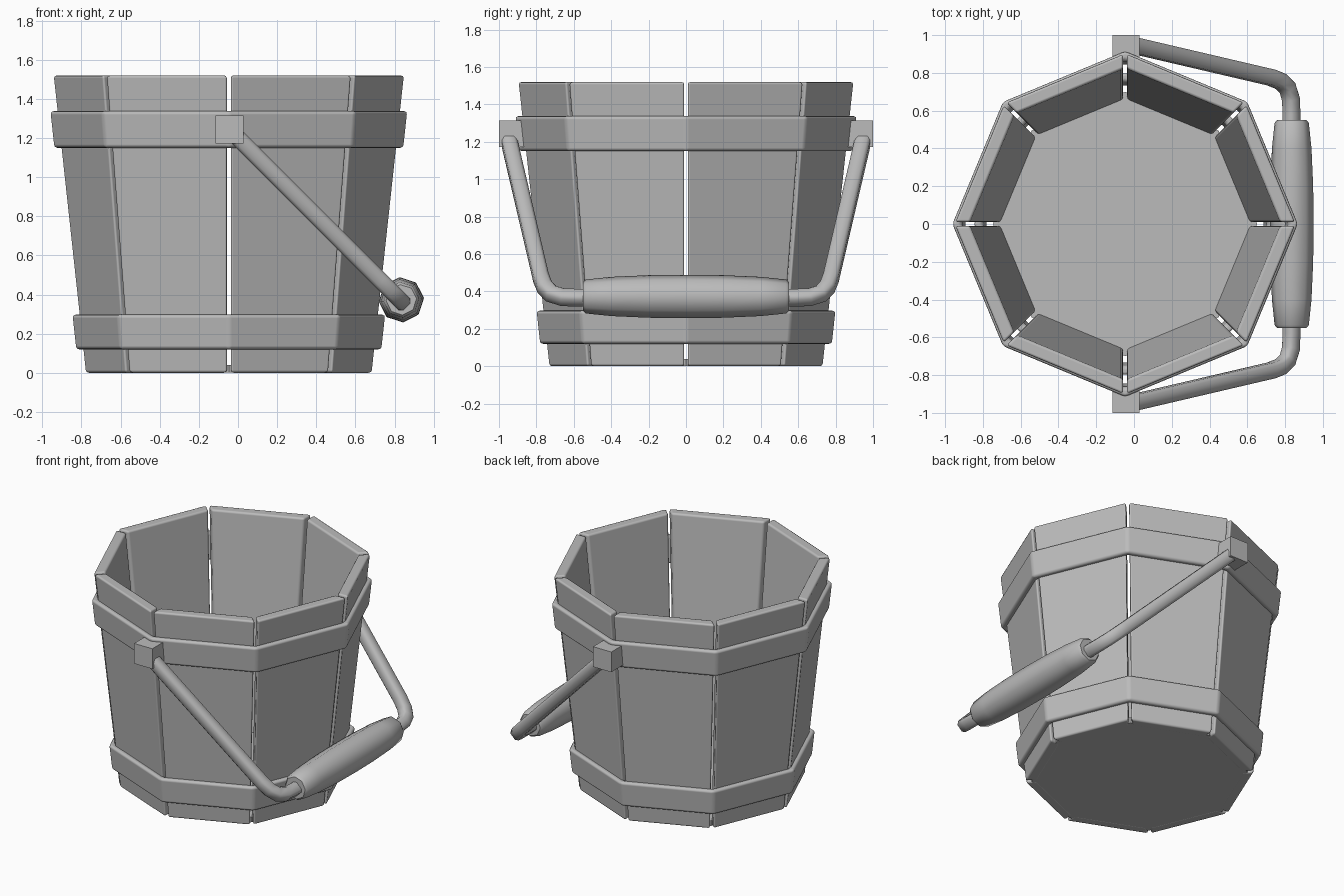
import bpy, bmesh, math
from mathutils import Vector

cube = bpy.data.objects.get("Cube")
if cube:
    bpy.data.objects.remove(cube, do_unlink=True)

CX = -0.047                      # bucket axis
HEIGHT, R_LOW, R_HIGH = 1.52, 0.735, 0.90
SIDES = 8
STEP = 2 * math.pi / SIDES

mat = bpy.data.materials.new("plain grey")
mat.use_nodes = True
grey = (0.5, 0.5, 0.5, 1)
mat.diffuse_color = grey
mat.node_tree.nodes["Principled BSDF"].inputs["Base Color"].default_value = grey


def finish(name, bm, bevel=0.0, segments=2, smooth=True):
    bmesh.ops.recalc_face_normals(bm, faces=bm.faces)
    mesh = bpy.data.meshes.new(name)
    bm.to_mesh(mesh)
    bm.free()
    mesh.materials.append(mat)
    obj = bpy.data.objects.new(name, mesh)
    bpy.context.collection.objects.link(obj)
    if bevel:
        mod = obj.modifiers.new("Bevel", 'BEVEL')
        mod.width, mod.segments = bevel, segments
        mod.limit_method, mod.angle_limit = 'ANGLE', math.radians(25)
        mod.harden_normals = True
        mesh.shade_smooth()
    elif smooth:
        bpy.ops.object.select_all(action='DESELECT')
        obj.select_set(True)
        bpy.context.view_layer.objects.active = obj
        bpy.ops.object.shade_smooth_by_angle(angle=math.radians(50))
    return obj


def loft(bm, rings, closed=False):
    """Skin a list of equal point rings, capped unless closed."""
    loops = [[bm.verts.new(p) for p in ring] for ring in rings]
    n = len(loops[0])
    pairs = list(zip(loops, loops[1:]))
    if closed:
        pairs.append((loops[-1], loops[0]))
    else:
        bm.faces.new(loops[0])
        bm.faces.new(loops[-1])
    for a, b in pairs:
        for i in range(n):
            j = (i + 1) % n
            bm.faces.new((a[i], a[j], b[j], b[i]))


def wall(z):
    return R_LOW + (R_HIGH - R_LOW) * z / HEIGHT


def polar(r, angle, z, shift=0.0):
    c, s = math.cos(angle), math.sin(angle)
    return Vector((CX + r * c - shift * s, r * s + shift * c, z))


# Staves, one per side, with a narrow gap at each corner
for k in range(SIDES):
    a, b = k * STEP, (k + 1) * STEP
    gap, thick = 0.01, 0.078
    bm = bmesh.new()
    loft(bm, [[polar(wall(z), a, z, gap), polar(wall(z), b, z, -gap),
               polar(wall(z) - thick, b, z, -gap), polar(wall(z) - thick, a, z, gap)]
              for z in (0, HEIGHT)])
    finish(f"stave_{k + 1}", bm, 0.014)

# Floor
bm = bmesh.new()
loft(bm, [[polar(wall(z) - 0.04, k * STEP, z) for k in range(SIDES)] for z in (0.002, 0.04)])
finish("floor", bm, smooth=False)

# Hoops following the taper
for name, z0, z1, out in (("lower_hoop", 0.12, 0.297, 0.036), ("upper_hoop", 1.15, 1.337, 0.036)):
    bm = bmesh.new()
    loft(bm, [[polar(wall(z0) + out, k * STEP, z0), polar(wall(z1) + out, k * STEP, z1),
               polar(wall(z1) - 0.012, k * STEP, z1), polar(wall(z0) - 0.012, k * STEP, z0)]
              for k in range(SIDES)], closed=True)
    finish(name, bm, 0.018, 3)

# Handle lies in a plane tilted 45 degrees
down = Vector((1, 0, -1)).normalized()
normal = Vector((1, 0, 1)).normalized()
pivot = Vector((-0.043, 0, 1.243))
half = 0.042

for side, label in ((1, "back"), (-1, "front")):
    # Block holding the handle end
    bm = bmesh.new()
    bmesh.ops.create_cube(bm, size=0.143)
    bmesh.ops.translate(bm, vec=(pivot.x, side * 0.9285, pivot.z), verts=bm.verts)
    finish(f"{label}_handle_block", bm, smooth=False)

    # Bent square bar swept along the path (distance down, sideways)
    path = [(0.0, 0.955), (1.09, 0.775), (1.16, 0.755), (1.21, 0.72),
            (1.236, 0.66), (1.24, 0.58), (1.24, 0.45)]
    pts = [pivot + down * s + Vector((0, side * y, 0)) for s, y in path]
    rings = []
    for i, p in enumerate(pts):
        d_in = (p - pts[max(i - 1, 0)]).normalized()
        d_out = (pts[min(i + 1, len(pts) - 1)] - p).normalized()
        tangent = (d_in + d_out).normalized()
        across = tangent.cross(normal)
        rings.append([p + across * half * u + normal * half * v
                      for u, v in ((1, .6), (.6, 1), (-.6, 1), (-1, .6),
                                   (-1, -.6), (-.6, -1), (.6, -1), (1, -.6))])
    bm = bmesh.new()
    loft(bm, rings)
    finish(f"{label}_handle_bar", bm)

# Grip: eight-sided barrel along y
profile = [(-0.55, 0.078), (-0.535, 0.091), (-0.4, 0.105), (-0.2, 0.114), (0, 0.116),
           (0.2, 0.114), (0.4, 0.105), (0.535, 0.091), (0.55, 0.078)]
bm = bmesh.new()
loft(bm, [[(0.835 + r * math.cos(k * STEP + 0.08), y, 0.373 + r * math.sin(k * STEP + 0.08))
           for k in range(SIDES)] for y, r in profile])
finish("grip", bm)
